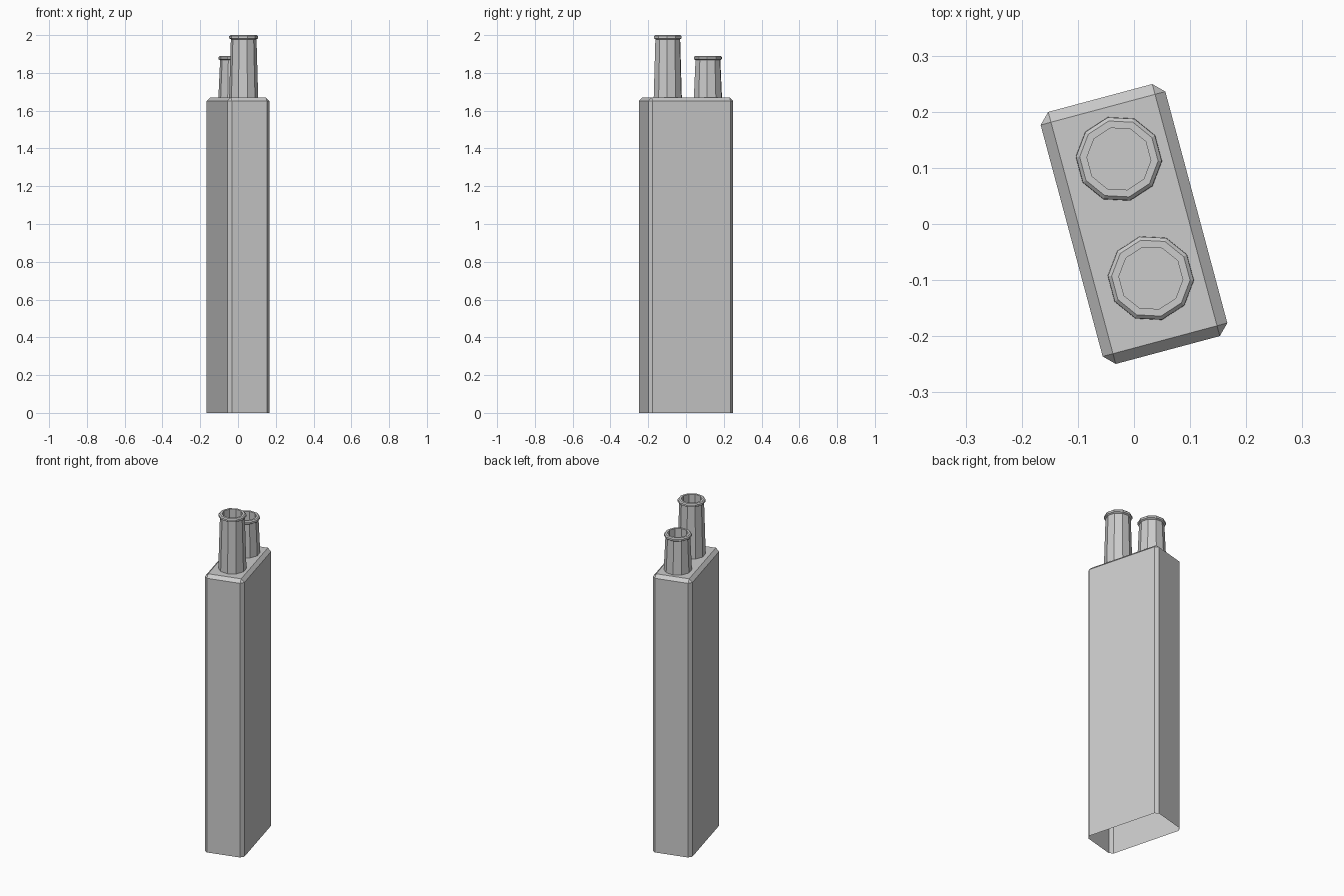
import bpy, bmesh, math
from mathutils import Matrix, Vector

if "Cube" in bpy.data.objects:
    bpy.data.objects.remove(bpy.data.objects["Cube"])

YAW = Matrix.Rotation(math.radians(15), 4, 'Z')
ROOF = 1.67
SIDES = 10


def finish(bm, name):
    bmesh.ops.recalc_face_normals(bm, faces=bm.faces)
    mesh = bpy.data.meshes.new(name)
    bm.to_mesh(mesh)
    bm.free()
    obj = bpy.data.objects.new(name, mesh)
    obj.matrix_world = YAW
    bpy.context.collection.objects.link(obj)
    return obj


# Chimney stack: box with chamfered edges, open underneath
bm = bmesh.new()
bmesh.ops.create_cube(bm, size=1, matrix=Matrix.Translation((0, 0, ROOF / 2))
                      @ Matrix.Diagonal((0.23, 0.465, ROOF, 1)))
bottom = [f for f in bm.faces if f.normal.z < -0.9]
bmesh.ops.delete(bm, geom=bottom, context='FACES_ONLY')
edges = [e for e in bm.edges if max(v.co.z for v in e.verts) > 0.1]
bmesh.ops.bevel(bm, geom=edges, offset=0.019, offset_type='OFFSET',
                segments=1, profile=0.5, affect='EDGES')
finish(bm, "chimney_stack")


# Chimney pot: tapered ten-sided tube with a lip and a recessed opening
def pot(name, y, top):
    profile = [(0.077, ROOF), (0.068, top - 0.022), (0.0765, top - 0.017),
               (0.0765, top - 0.006), (0.070, top), (0.057, top),
               (0.057, top - 0.12)]
    bm = bmesh.new()
    rings = []
    for r, z in profile:
        ring = []
        for i in range(SIDES):
            a = math.radians(18) + i * math.tau / SIDES
            ring.append(bm.verts.new((0.004 + r * math.cos(a), y + r * math.sin(a), z)))
        rings.append(ring)
    for low, high in zip(rings, rings[1:]):
        for i in range(SIDES):
            j = (i + 1) % SIDES
            bm.faces.new((low[i], low[j], high[j], high[i]))
    bm.faces.new(rings[-1])
    finish(bm, name)


pot("tall_pot", -0.101, 2.0)
pot("short_pot", 0.119, 1.89)
